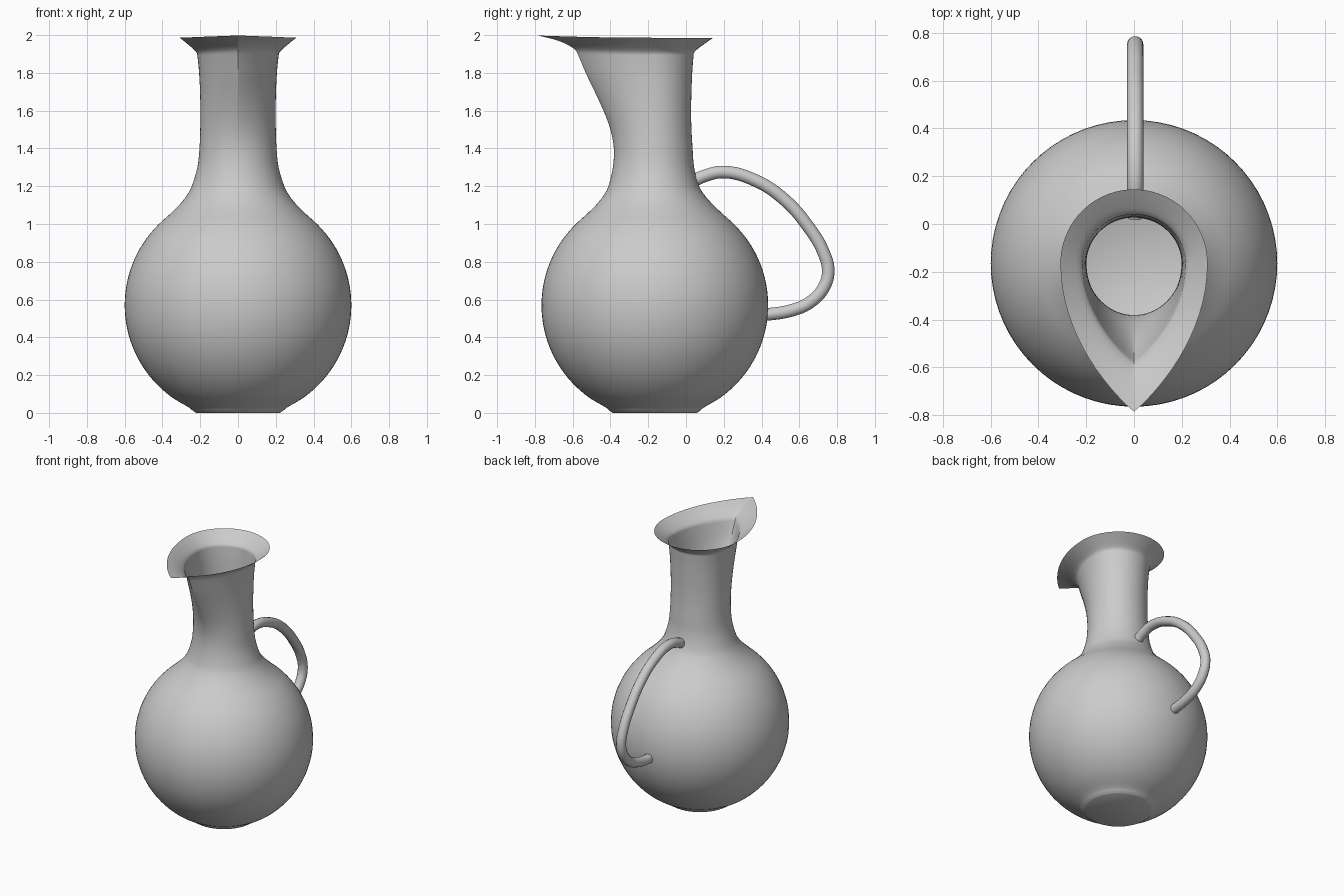
import bpy, bmesh, math
from mathutils import Vector

if "Cube" in bpy.data.objects:
    bpy.data.objects.remove(bpy.data.objects["Cube"])

CY = -0.165   # body axis
SEG = 72

# Profile rows: z, half width, back reach, front reach, spout pinch, front lift
rows = [(0.0, .222, .222, .222, 1, 0), (.012, .24, .24, .24, 1, 0)]
for k in range(13):                       # round belly
    a = math.radians(-64 + k * 109 / 12)
    r = .6 * math.cos(a)
    rows.append((.57 + .6 * math.sin(a), r, r, r, 1, 0))
rows += [
    (1.05, .363, .363, .363, 1, 0),
    (1.10, .312, .31, .312, 1, 0),
    (1.15, .272, .266, .272, 1, 0),
    (1.20, .245, .235, .246, 1, 0),
    (1.30, .215, .208, .222, 1, 0),
    (1.40, .204, .200, .217, 1.03, 0),
    (1.50, .200, .194, .235, 1.15, 0),
    (1.60, .199, .192, .272, 1.32, 0),
    (1.70, .201, .194, .318, 1.5, 0),
    (1.80, .206, .198, .366, 1.65, 0),
    (1.88, .214, .204, .402, 1.75, .006),
    (1.912, .222, .211, .428, 1.8, .016),
    (1.95, .264, .258, .51, 1.83, .02),
    (1.986, .308, .31, .62, 1.85, .012),
]


def catmull(p0, p1, p2, p3, t):
    return [.5 * (2 * b + (c - a) * t + (2 * a - 5 * b + 4 * c - d) * t * t
                  + (3 * b - a - 3 * c + d) * t ** 3)
            for a, b, c, d in zip(p0, p1, p2, p3)]


def ring(bm, row):
    z, w, back, front, pinch, lift = row
    out = []
    for j in range(SEG):
        a = 2 * math.pi * j / SEG
        c, s = math.cos(a), math.sin(a)
        if s < -1e-6:
            x = math.copysign(abs(c) ** max(pinch, 1), c) * w
            out.append(bm.verts.new((x, CY + s * front, z + lift * s * s)))
        else:
            out.append(bm.verts.new((c * w, CY + s * back, z)))
    return out


# Jug body: one open shell from base to spouted lip
fine = []
n = len(rows)
for i in range(n - 1):
    q = [rows[max(0, min(n - 1, i + d))] for d in (-1, 0, 1, 2)]
    fine += [catmull(*q, t / 3) for t in range(3)]
fine.append(rows[-1])

bm = bmesh.new()
rings = [ring(bm, r) for r in fine]
for lo, hi in zip(rings, rings[1:]):
    for j in range(SEG):
        k = (j + 1) % SEG
        bm.faces.new((lo[j], lo[k], hi[k], hi[j]))
bm.faces.new(list(reversed(rings[0])))
mesh = bpy.data.meshes.new("jug_body")
bm.to_mesh(mesh)
bm.free()
body = bpy.data.objects.new("jug_body", mesh)
bpy.context.collection.objects.link(body)
bpy.context.view_layer.objects.active = body
body.select_set(True)
bpy.ops.object.shade_smooth_by_angle(angle=math.radians(40))

# Handle: round tube along a curve
path = [(.03, 1.222), (.1, 1.255), (.2, 1.275), (.37, 1.229), (.52, 1.13),
        (.648, .985), (.728, .85), (.753, .75), (.73, .665), (.66, .588),
        (.56, .543), (.40, .517)]
cu = bpy.data.curves.new("handle", 'CURVE')
cu.dimensions = '3D'
cu.bevel_depth = .034
cu.bevel_resolution = 5
cu.resolution_u = 6
cu.use_fill_caps = True
sp = cu.splines.new('BEZIER')
sp.bezier_points.add(len(path) - 1)
for bp, (y, z) in zip(sp.bezier_points, path):
    bp.co = Vector((.005, y, z))
    bp.handle_left_type = bp.handle_right_type = 'AUTO'
sp.use_smooth = True
bpy.context.collection.objects.link(bpy.data.objects.new("handle", cu))
